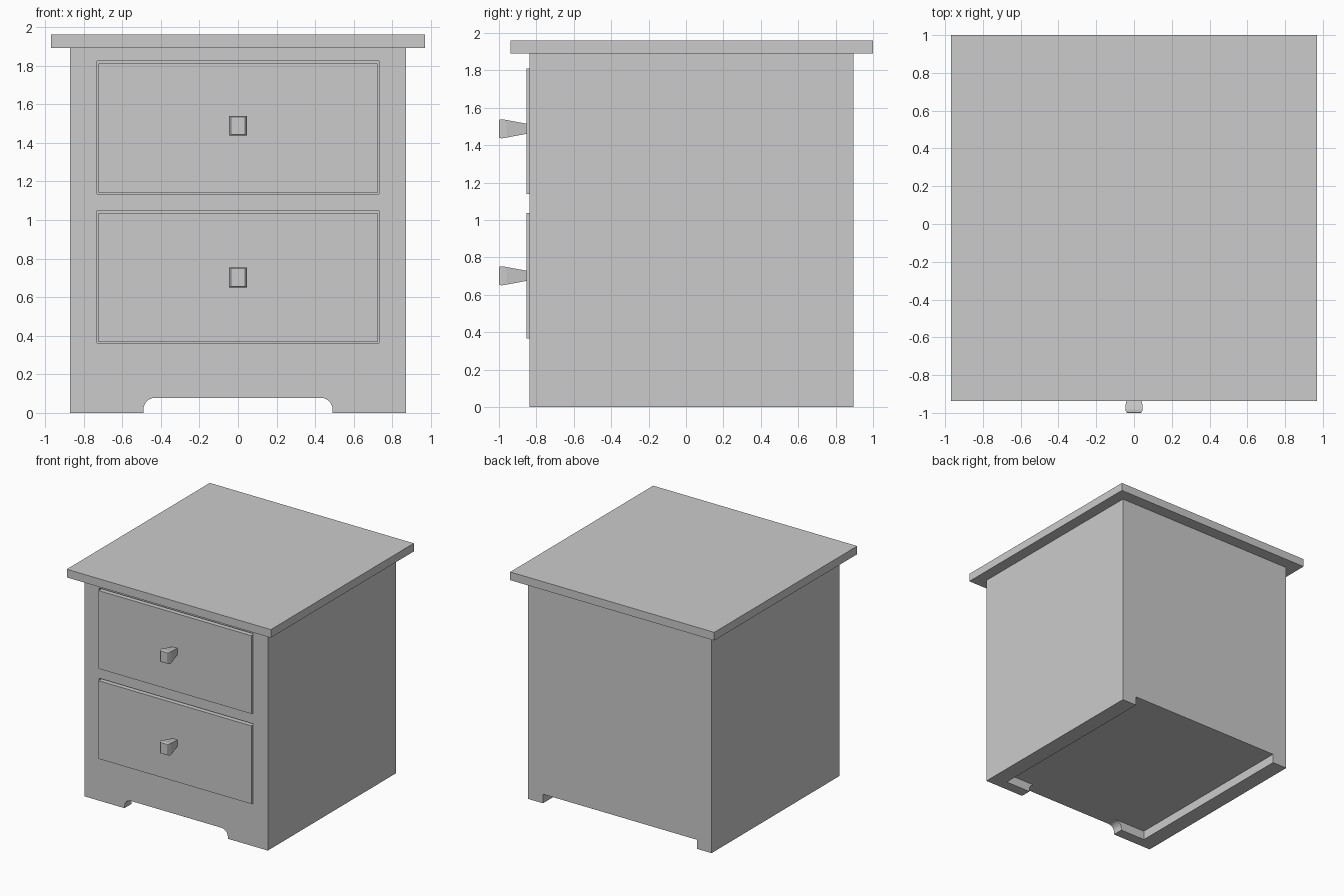
import bpy, bmesh, math

if "Cube" in bpy.data.objects:
    bpy.data.objects.remove(bpy.data.objects["Cube"])


def make_object(name, bm):
    bmesh.ops.recalc_face_normals(bm, faces=bm.faces)
    mesh = bpy.data.meshes.new(name)
    bm.to_mesh(mesh)
    bm.free()
    obj = bpy.data.objects.new(name, mesh)
    bpy.context.collection.objects.link(obj)
    return obj


def loft(name, rings):
    """Closed solid through a list of equal-length point rings."""
    bm = bmesh.new()
    loops = [[bm.verts.new(p) for p in ring] for ring in rings]
    n = len(loops[0])
    for a, b in zip(loops, loops[1:]):
        for i in range(n):
            bm.faces.new((a[i], a[(i + 1) % n], b[(i + 1) % n], b[i]))
    bm.faces.new(loops[0])
    bm.faces.new(loops[-1])
    return make_object(name, bm)


def extrude_y(name, profile, y0, y1):
    return loft(name, [[(x, y, z) for x, z in profile] for y in (y0, y1)])


def rect(hx, z0, z1):
    return [(-hx, z0), (hx, z0), (hx, z1), (-hx, z1)]


def box(name, hx, y0, y1, z0, z1):
    return extrude_y(name, rect(hx, z0, z1), y0, y1)


def cut(target, cutter):
    cutter.hide_render = True
    mod = target.modifiers.new(cutter.name, 'BOOLEAN')
    mod.operation = 'DIFFERENCE'
    mod.solver = 'EXACT'
    mod.object = cutter
    bpy.context.view_layer.objects.active = target
    bpy.ops.object.modifier_apply(modifier=mod.name)
    bpy.data.objects.remove(cutter)


FOOT = 0.078      # clearance under the cabinet
FRONT = -0.838    # face of the cabinet

# Cabinet and overhanging top
cabinet = box("cabinet", 0.87, FRONT, 0.896, 0, 1.89)
box("table_top", 0.968, -0.938, 1.0, 1.89, 1.96)

# Hollow underside, open at the back
cut(cabinet, box("underside_cutter", 0.73, -0.745, 1.1, -0.1, FOOT))

# Rounded cutout between the front feet
r, w = 0.06, 0.49
arc = [(w - r + r * math.cos(a), FOOT - r + r * math.sin(a))
       for a in (math.radians(15 * i) for i in range(7))]
arch = [(w, -0.1)] + arc + [(-x, z) for x, z in reversed(arc)] + [(-w, -0.1)]
cut(cabinet, extrude_y("arch_cutter", arch, -1.0, -0.70))

# Drawers in their openings, each with a flared square knob
knob_sections = [(-0.84, 0.020, 0.025), (-0.96, 0.045, 0.047),
                 (-0.983, 0.046, 0.051), (-0.995, 0.042, 0.050),
                 (-1.0, 0.037, 0.046)]
for label, base, knob_z in (("upper", 1.135, 1.488), ("lower", 0.362, 0.702)):
    cut(cabinet, box("opening_cutter", 0.73, -1.0, 0.80, base, base + 0.688))
    # drawer box, hollowed from above behind its front panel
    drawer = box(label + "_drawer", 0.724, -0.854, 0.78, base + 0.005, base + 0.675)
    cut(drawer, box("tray_cutter", 0.66, -0.76, 0.72, base + 0.06, base + 0.8))
    rings = [[(x, y, z) for x, z in rect(hx, knob_z - hz, knob_z + hz)]
             for y, hx, hz in knob_sections]
    loft(label + "_knob", rings)
